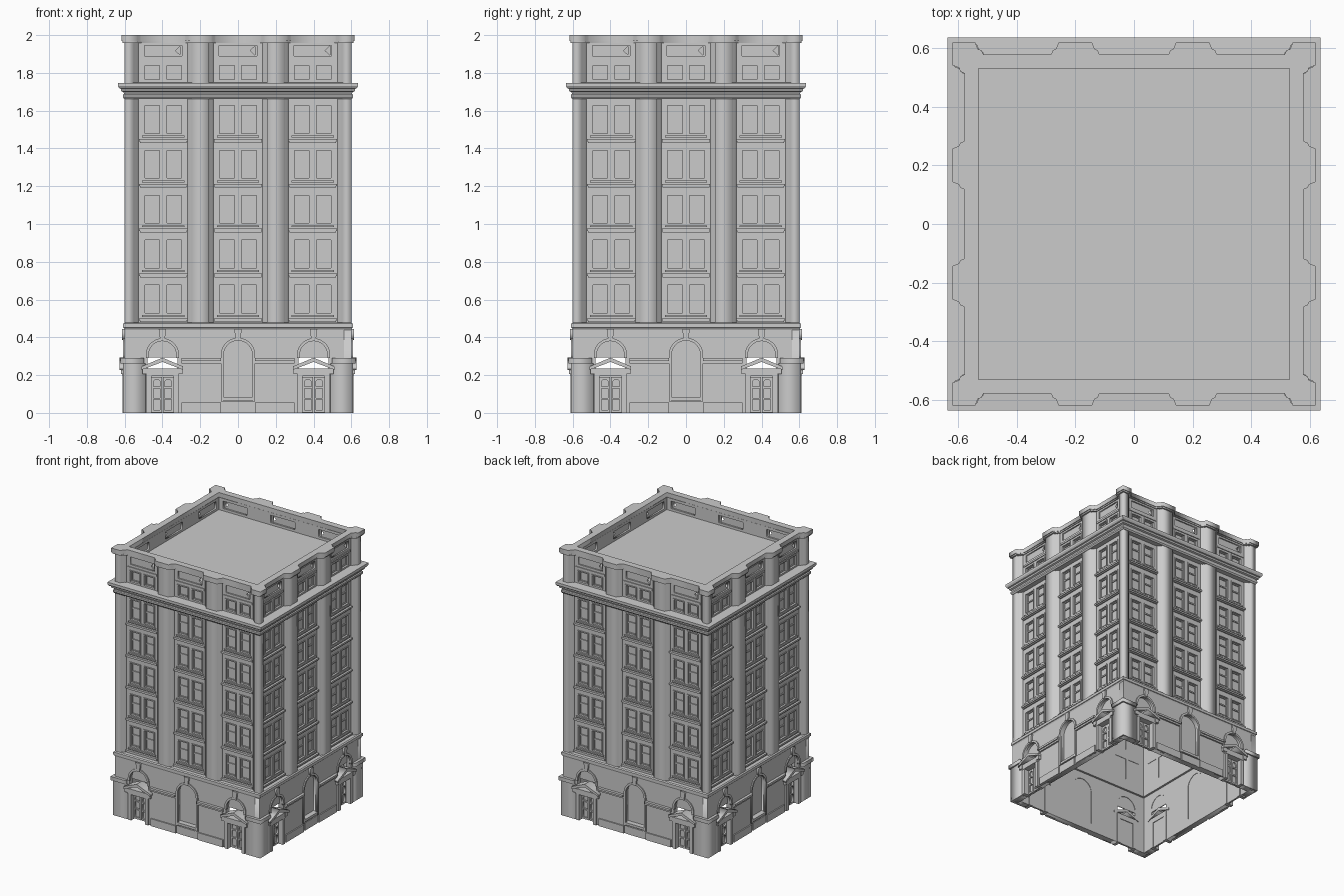
import bpy, bmesh, math
from mathutils import Matrix, Vector

if "Cube" in bpy.data.objects:
    bpy.data.objects.remove(bpy.data.objects["Cube"])

BAYS = (-0.396, 0.0, 0.396)
DOORS = (-0.4, 0.4)
ROWS = [0.522 + 0.2375 * i for i in range(5)]


def box(bm, x0, x1, y0, y1, z0, z1):
    m = Matrix.Translation(((x0 + x1) / 2, (y0 + y1) / 2, (z0 + z1) / 2))
    bmesh.ops.create_cube(bm, size=1, matrix=m @ Matrix.Diagonal((x1 - x0, y1 - y0, z1 - z0, 1)))


def plate(bm, loops, a, b, flat=False):
    """Filled outline with holes, upright between y=a..b, or flat between z=a..b."""
    cu = bpy.data.curves.new("outline", 'CURVE')
    cu.dimensions, cu.fill_mode, cu.extrude = '2D', 'BOTH', abs(b - a) / 2
    for pts in loops:
        sp = cu.splines.new('POLY')
        sp.points.add(len(pts) - 1)
        for p, q in zip(sp.points, pts):
            p.co = (q[0], q[1], 0, 1)
        sp.use_cyclic_u = True
    ob = bpy.data.objects.new("outline", cu)
    bpy.context.collection.objects.link(ob)
    me = bpy.data.meshes.new_from_object(ob.evaluated_get(bpy.context.evaluated_depsgraph_get()))
    mid = (a + b) / 2
    me.transform(Matrix.Translation((0, 0, mid)) if flat else
                 Matrix.Translation((0, mid, 0)) @ Matrix.Rotation(math.pi / 2, 4, 'X'))
    tmp = bmesh.new()
    tmp.from_mesh(me)
    bmesh.ops.remove_doubles(tmp, verts=tmp.verts, dist=1e-5)
    tmp.to_mesh(me)
    tmp.free()
    bm.from_mesh(me)
    bpy.data.objects.remove(ob)
    bpy.data.curves.remove(cu)
    bpy.data.meshes.remove(me)


def sweep(bm, prof):
    """Closed (radius, z) profile swept round the square plan."""
    rings = [[bm.verts.new((sx * r, sy * r, z)) for sx, sy in ((-1, -1), (1, -1), (1, 1), (-1, 1))]
             for r, z in prof]
    for i in range(len(rings)):
        p, q = rings[i - 1], rings[i]
        for k in range(4):
            bm.faces.new((p[k], p[k - 3], q[k - 3], q[k]))


def finish(name, bm, sides=4):
    geom = bm.verts[:] + bm.edges[:] + bm.faces[:]
    for k in range(1, sides):
        d = bmesh.ops.duplicate(bm, geom=geom)["geom"]
        bmesh.ops.rotate(bm, verts=[v for v in d if isinstance(v, bmesh.types.BMVert)],
                         cent=(0, 0, 0), matrix=Matrix.Rotation(k * math.pi / 2, 3, 'Z'))
    bmesh.ops.recalc_face_normals(bm, faces=bm.faces)
    me = bpy.data.meshes.new(name)
    bm.to_mesh(me)
    bm.free()
    bpy.context.collection.objects.link(bpy.data.objects.new(name, me))


def rect(x0, x1, z0, z1):
    return [(x0, z0), (x1, z0), (x1, z1), (x0, z1)]


def arch(cx, r, z0, spring, n=14):
    a = [math.pi * (1 - i / n) for i in range(n + 1)]
    return [(cx - r, z0)] + [(cx + r * math.cos(t), spring + r * math.sin(t)) for t in a] + [(cx + r, z0)]


def frame(bm, x0, x1, z0, z1, w, y0, y1):
    box(bm, x0, x0 + w, y0, y1, z0, z1)
    box(bm, x1 - w, x1, y0, y1, z0, z1)
    box(bm, x0 + w, x1 - w, y0, y1, z0, z0 + w)
    box(bm, x0 + w, x1 - w, y0, y1, z1 - w, z1)


# ground floor wall with arched openings
bm = bmesh.new()
outline = [(-.6, 0)] + arch(-.4, .08, 0, .31) + arch(.4, .08, 0, .31) + [(.56, 0), (.56, .455), (-.6, .455)]
plate(bm, [outline, arch(0, .083, .06, .307)], -.6, -.56)
finish("ground_floor_wall", bm)

# arch surrounds and keystones
bm = bmesh.new()
for c, z0 in ((-.4, .29), (0, .06), (.4, .29)):
    r = .085 if c == 0 else .082
    plate(bm, [arch(c, r + .006, z0, .307) + arch(c, r - .009, z0, .307)[::-1]], -.608, -.59)
    plate(bm, [[(c - .012, .385), (c + .012, .385), (c + .02, .445), (c - .02, .445)]], -.613, -.59)
finish("arch_surrounds", bm)

# glazing behind arches, central sill and step
bm = bmesh.new()
for c in DOORS:
    plate(bm, [arch(c, .079, .292, .31)], -.568, -.562)
plate(bm, [arch(0, .082, .06, .307)], -.568, -.562)
finish("arch_panels", bm)
bm = bmesh.new()
box(bm, -.082, .082, -.606, -.562, .066, .084)
box(bm, -.07, .07, -.604, -.59, 0, .058)
finish("arch_sill", bm)

# plinth and belt course between openings
bm = bmesh.new()
for s in (-1, 1):
    x0, x1 = sorted((s * .09, s * .3))
    box(bm, x0, x1, -.609, -.59, 0, .055)
    box(bm, x0, x1, -.612, -.59, .262, .275)
    box(bm, x0, x1, -.62, -.59, .275, .29)
c1 = [(-.61, -.61), (-.49, -.61), (-.49, -.59), (-.59, -.59), (-.59, -.49), (-.61, -.49)]
plate(bm, [c1], 0, .262, True)
plate(bm, [[(x * 1.018, y * 1.018) for x, y in c1]], .262, .29, True)
finish("plinth_and_belt", bm)

# door porches: jambs, lintel, open gable
bm = bmesh.new()
for c in DOORS:
    for s in (-1, 1):
        x0, x1 = sorted((c + s * .058, c + s * .084))
        box(bm, x0, x1, -.612, -.555, 0, .2)
        x0, x1 = sorted((c + s * .075, c + s * .105))
        box(bm, x0, x1, -.62, -.59, .205, .235)
        plate(bm, [[(c, .292), (c + s * .11, .246), (c + s * .11, .228), (c, .27)]], -.628, -.555)
    box(bm, c - .085, c + .085, -.615, -.555, .195, .235)
finish("door_porches", bm)

# double doors
bm = bmesh.new()
for c in DOORS:
    box(bm, c - .06, c + .06, -.566, -.56, 0, .2)
    for s in (-1, 1):
        m = c + s * .03
        plate(bm, [rect(m - .028, m + .028, .002, .19), rect(m - .018, m + .018, .015, .07),
                   rect(m - .018, m + .018, .08, .13), arch(m, .018, .14, .16, 6)], -.576, -.566)
finish("double_doors", bm)

# base cornice and main cornice
bm = bmesh.new()
sweep(bm, [(.545, .44), (.6, .44), (.604, .45), (.608, .452), (.608, .472), (.6, .478), (.545, .478)])
finish("base_cornice", bm, 1)
bm = bmesh.new()
sweep(bm, [(.55, 1.662), (.603, 1.662), (.61, 1.672), (.61, 1.684), (.603, 1.688), (.606, 1.698), (.618, 1.703),
           (.62, 1.715), (.628, 1.718), (.636, 1.73), (.636, 1.746), (.55, 1.75)])
finish("main_cornice", bm, 1)

# bay walls pierced by windows
holes = [(b + s * .058 - .047, b + s * .058 + .047, z, z + h)
         for b in BAYS for s in (-1, 1) for z, h in [(r, .163) for r in ROWS] + [(1.757, .09)]]
bm = bmesh.new()
plate(bm, [rect(-.566, .546, .46, 1.7)] + [rect(*h) for h in holes if h[3] < 1.7], -.566, -.546)
plate(bm, [rect(-.566, .55, 1.74, 1.875)] + [rect(*h) for h in holes if h[3] > 1.7], -.566, -.55)
finish("bay_walls", bm)

# windows: trim, sashes and glass
trim, glass = bmesh.new(), bmesh.new()
for x0, x1, z0, z1 in holes:
    frame(trim, x0, x1, z0, z1, .008, -.571, -.552)
    frame(trim, x0 + .011, x1 - .011, z0 + .011, z1 - .011, .006, -.56, -.552)
    if z1 < 1.7:
        zm = z0 + .092
        box(trim, x0 + .011, x1 - .011, -.56, -.552, zm - .005, zm + .005)
    box(glass, x0, x1, -.553, -.549, z0, z1)
finish("window_frames", trim)
finish("window_glass", glass)

# spandrel sills and heads in each bay
bm = bmesh.new()
for b in BAYS:
    for z in ROWS:
        box(bm, b - .128, b + .128, -.582, -.56, z - .034, z - .022)
        box(bm, b - .124, b + .124, -.575, -.56, z - .042, z - .034)
        box(bm, b - .112, b + .112, -.574, -.56, z - .014, z - .004)
    box(bm, b - .12, b + .12, -.572, -.56, 1.858, 1.872)
finish("bay_sills", bm)

# stepped piers, corner piers
half = [(.069, -.56), (.069, -.574), (.058, -.577), (.055, -.586), (.046, -.588), (.044, -.6)]
corner = [(-.6, -.6), (-.555, -.6), (-.553, -.588), (-.54, -.585), (-.538, -.577), (-.526, -.574), (-.526, -.56)]
corner += [(-.56, -.56)] + [(y, x) for x, y in corner[:0:-1]]
bm = bmesh.new()
for z0, z1 in ((.47, 1.67), (1.745, 1.965)):
    for c in (-.198, .198):
        plate(bm, [[(c + x, y) for x, y in half] + [(c - x, y) for x, y in half[::-1]]], z0, z1, True)
    plate(bm, [corner], z0, z1, True)
finish("piers", bm)

# parapet: recessed slots both sides, with a small opening in each
slots = [rect(b - .1, b + .1, 1.89, 1.945) for b in BAYS]
bm = bmesh.new()
plate(bm, [rect(-.566, .53, 1.87, 1.965)] + slots, -.566, -.556)
plate(bm, [rect(-.556, .542, 1.87, 1.965)] +
      [[(b + .065, 1.918), (b + .09, 1.894), (b + .09, 1.942)] for b in BAYS], -.556, -.542)
plate(bm, [rect(-.542, .53, 1.87, 1.965)] + slots, -.542, -.53)
finish("parapet", bm)

# parapet cap following the piers
side = [(-.618, -.618), (-.54, -.618), (-.532, -.596), (-.52, -.592), (-.513, -.578)]
for c in (-.2, .2):
    mid = [(-.082, -.578), (-.076, -.592), (-.066, -.596), (-.057, -.618)]
    side += [(c + x, y) for x, y in mid] + [(c - x, y) for x, y in mid[::-1]]
side += [(-x, y) for x, y in side[4:0:-1]]
full = []
for k in range(4):
    R = Matrix.Rotation(k * math.pi / 2, 3, 'Z')
    full += [tuple((R @ Vector((x, y, 0)))[:2]) for x, y in side]
bm = bmesh.new()
plate(bm, [full, rect(-.53, .53, -.53, .53)], 1.968, 2.0, True)
plate(bm, [[(x * .99, y * .99) for x, y in full], rect(-.531, .531, -.531, .531)], 1.958, 1.968, True)
finish("parapet_cap", bm, 1)

# roof deck
bm = bmesh.new()
box(bm, -.552, .552, -.552, .552, 1.862, 1.872)
finish("roof_deck", bm, 1)
